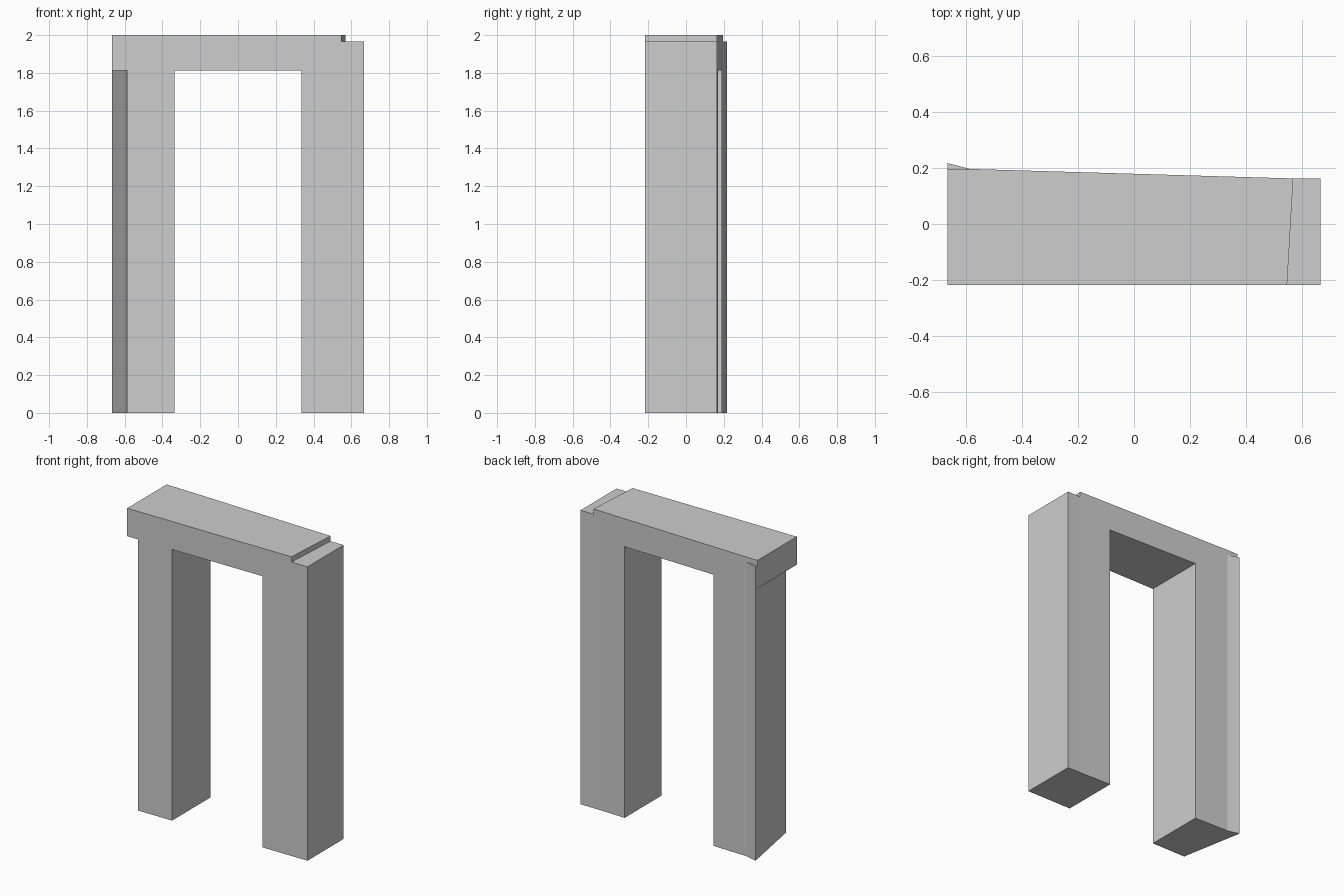
import bpy
import bmesh

default = bpy.data.objects.get("Cube")
if default:
    bpy.data.objects.remove(default, do_unlink=True)

stone = bpy.data.materials.new("light_grey")
stone.use_nodes = True
GREY = (0.61, 0.61, 0.61, 1)
stone.diffuse_color = GREY
stone.node_tree.nodes["Principled BSDF"].inputs["Base Color"].default_value = GREY

END, INNER, FRONT, BACK = 0.667, 0.335, -0.218, 0.218
SPRING, SHOULDER, TOP = 1.813, 1.965, 2.0
KINK = (-0.587, 0.197)      # where the back wall turns outward
STEP = (0.57, 0.163)        # where the back wall runs straight


def back_y(x):
    """Depth of the slanted back wall at x."""
    t = (x - KINK[0]) / (STEP[0] - KINK[0])
    return KINK[1] + t * (STEP[1] - KINK[1])


def prism(bm, outline, z0, z1):
    """Extrude a counter-clockwise plan outline from z0 to z1."""
    base = bm.faces.new([bm.verts.new((x, y, z0)) for x, y in outline])
    grown = bmesh.ops.extrude_face_region(bm, geom=[base], use_keep_orig=True)
    for v in grown["geom"]:
        if isinstance(v, bmesh.types.BMVert):
            v.co.z = z1
    bmesh.ops.recalc_face_normals(bm, faces=bm.faces)


def part(name, outline, z0, z1):
    mesh = bpy.data.meshes.new(name)
    bm = bmesh.new()
    prism(bm, outline, z0, z1)
    bm.to_mesh(mesh)
    bm.free()
    mesh.materials.append(stone)
    obj = bpy.data.objects.new(name, mesh)
    bpy.context.collection.objects.link(obj)
    return obj


# Legs: the right one has a slanted outer side under the overhang
part("right_leg", [(KINK[0], FRONT), (-INNER, FRONT), (-INNER, back_y(-INNER)),
                   KINK, (-END, BACK)], 0, SPRING)
part("left_leg", [(INNER, FRONT), (END, FRONT), (END, STEP[1]), STEP,
                  (INNER, back_y(INNER))], 0, SPRING)

# Lintel across both legs
part("lintel", [(-END, FRONT), (END, FRONT), (END, STEP[1]), STEP, KINK,
                (-END, BACK)], SPRING, SHOULDER)

# Thin cap, stepped back at the left end and at the rear corner
part("cap_slab", [(-END, FRONT), (0.548, FRONT), STEP, KINK,
                  (-END, KINK[1])], SHOULDER, TOP)
